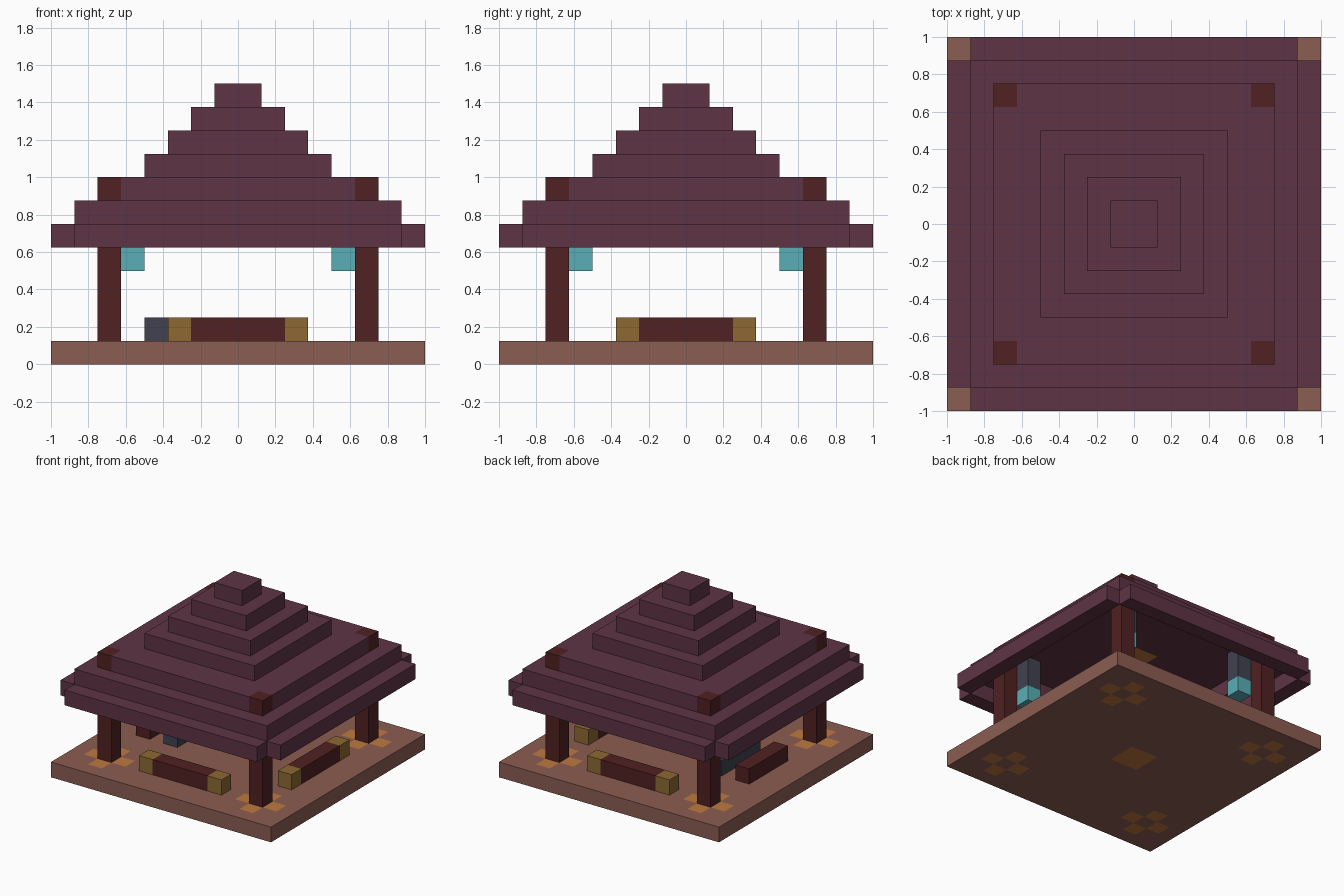
import bpy, bmesh
from mathutils import Matrix, Vector

U = 0.125  # one block

cube = bpy.data.objects.get("Cube")
if cube:
    bpy.data.objects.remove(cube, do_unlink=True)


def material(name, rgb):
    lin = [((c / 255 + 0.055) / 1.055) ** 2.4 for c in rgb] + [1.0]
    m = bpy.data.materials.new(name)
    m.use_nodes = True
    m.diffuse_color = lin
    m.node_tree.nodes["Principled BSDF"].inputs["Base Color"].default_value = lin
    return m


PLUM = material("plum_roof", (95, 52, 69))
BROWN = material("brown_floor", (139, 93, 81))
RED = material("dark_red_wood", (81, 33, 34))
TAN = material("tan_wood", (141, 105, 50))
CYAN = material("cyan_lantern", (88, 175, 182))
GREY = material("dark_grey_metal", (65, 66, 80))
ORANGE = material("orange_tile", (190, 121, 64))


def finish(name, bm, mats):
    bmesh.ops.recalc_face_normals(bm, faces=bm.faces)
    me = bpy.data.meshes.new(name)
    bm.to_mesh(me)
    bm.free()
    for m in mats:
        me.materials.append(m)
    ob = bpy.data.objects.new(name, me)
    bpy.context.collection.objects.link(ob)
    return ob


def box(name, lo, hi, mat):
    """Box between two corners, in blocks."""
    lo, hi = Vector(lo) * U, Vector(hi) * U
    bm = bmesh.new()
    bmesh.ops.create_cube(bm, size=1, matrix=Matrix.Translation((lo + hi) / 2)
                          @ Matrix.Diagonal((*(hi - lo), 1)))
    return finish(name, bm, [mat])


def tiled_slab(name, half, z, mats, rule):
    """One-block slab cut into square tiles, coloured by a rule on tile centres."""
    bm = bmesh.new()
    bmesh.ops.create_grid(bm, x_segments=2 * half, y_segments=2 * half, size=half * U,
                          matrix=Matrix.Translation((0, 0, z * U)))
    ext = bmesh.ops.extrude_face_region(bm, geom=bm.faces[:], use_keep_orig=True)
    bmesh.ops.translate(bm, vec=(0, 0, U),
                        verts=[g for g in ext["geom"] if isinstance(g, bmesh.types.BMVert)])
    bm.normal_update()
    for f in bm.faces:
        c = f.calc_center_median() / U
        f.material_index = rule(abs(c.x), abs(c.y), c.z - z)
    return finish(name, bm, mats)


# Floor with orange tiles at the centre and around each post
def floor_rule(x, y, h):
    centre = x < 1 and y < 1
    beside_post = abs(abs(x - 5.5) + abs(y - 5.5) - 1) < 0.1
    return int((centre or beside_post) and max(x, y) < 7.9)


tiled_slab("floor", 8, 0, [BROWN, ORANGE], floor_rule)

# Posts with hanging lanterns on their inner side
for sx, side in ((-1, "right"), (1, "left")):
    for sy, end in ((-1, "front"), (1, "back")):
        def corner_box(part, a, b, z0, z1, mat):
            x, y = sorted((sx * a, sx * b)), sorted((sy * a, sy * b))
            box(f"{end}_{side}_{part}", (x[0], y[0], z0), (x[1], y[1], z1), mat)
        corner_box("post", 5, 6, 1, 7, RED)
        corner_box("lantern", 4, 5, 4, 5, CYAN)
        corner_box("lantern_hanger", 4, 5, 5, 7, GREY)

# Benches with tan ends on three sides
for name, along_x, a in (("front", True, -6), ("back", True, 5), ("left", False, 5)):
    for part, s, e, mat in (("seat", -2, 2, RED), ("end_a", -3, -2, TAN), ("end_b", 2, 3, TAN)):
        lo, hi = ((s, a, 1), (e, a + 1, 2)) if along_x else ((a, s, 1), (a + 1, e, 2))
        box(f"{name}_bench_{part}", lo, hi, mat)

# Plain counter and the dark row behind it
box("right_counter", (-6, -2, 1), (-5, 2, 2), RED)
box("inner_counter", (-4, -2, 1), (-3, 2, 2), GREY)

# Eaves: an outer ring without corners and a closed ring above it
for s, n in ((-8, "a"), (7, "b")):
    box(f"eave_beam_x_{n}", (-7, s, 5), (7, s + 1, 6), PLUM)
    box(f"eave_beam_y_{n}", (s, -7, 5), (s + 1, 7, 6), PLUM)
for s, n in ((-7, "a"), (6, "b")):
    box(f"upper_eave_x_{n}", (-7, s, 6), (7, s + 1, 7), PLUM)
    box(f"upper_eave_y_{n}", (s, -6, 6), (s + 1, 6, 7), PLUM)


# Ceiling slab with post tops in its corners and an orange tile underneath
def ceiling_rule(x, y, h):
    if x > 5 and y > 5:
        return 1
    return 2 if x < 1 and y < 1 and h < 0.1 else 0


tiled_slab("ceiling_slab", 6, 7, [PLUM, RED, ORANGE], ceiling_rule)

# Stepped roof
for i in range(4):
    r = 4 - i
    box(f"roof_step_{i + 1}", (-r, -r, 8 + i), (r, r, 9 + i), PLUM)
